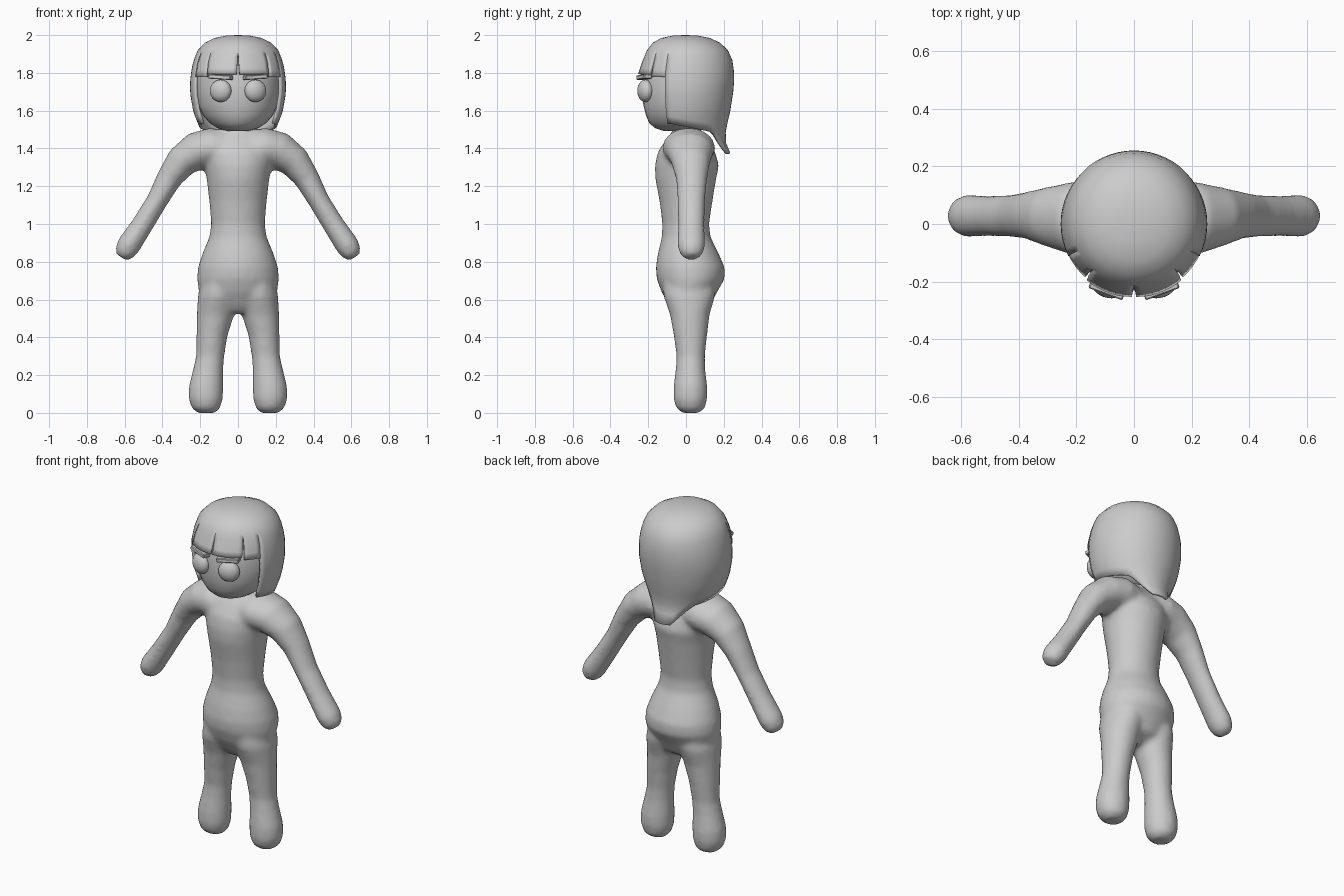
import bpy, bmesh, math
from mathutils import Vector

if "Cube" in bpy.data.objects:
    bpy.data.objects.remove(bpy.data.objects["Cube"])

clay = bpy.data.materials.new("grey clay")
clay.diffuse_color = (0.6, 0.6, 0.6, 1)
clay.use_nodes = True
clay.node_tree.nodes["Principled BSDF"].inputs["Base Color"].default_value = clay.diffuse_color


def finish(name, bm, angle=None):
    bmesh.ops.recalc_face_normals(bm, faces=bm.faces)
    mesh = bpy.data.meshes.new(name)
    bm.to_mesh(mesh)
    bm.free()
    mesh.materials.append(clay)
    obj = bpy.data.objects.new(name, mesh)
    bpy.context.collection.objects.link(obj)
    for p in mesh.polygons:
        p.use_smooth = True
    if angle:
        bpy.ops.object.select_all(action='DESELECT')
        obj.select_set(True)
        bpy.context.view_layer.objects.active = obj
        bpy.ops.object.shade_smooth_by_angle(angle=math.radians(angle))
    return obj


def loft(bm, rings):
    """Skin closed rings of points and cap both ends."""
    loops = [[bm.verts.new(p) for p in ring] for ring in rings]
    n = len(loops[0])
    for a, b in zip(loops, loops[1:]):
        for i in range(n):
            j = (i + 1) % n
            bm.faces.new((a[i], a[j], b[j], b[i]))
    bm.faces.new(loops[0])
    bm.faces.new(loops[-1])


def flat_ring(x0, x1, y0, y1, z, n=32):
    """Horizontal ellipse filling the given extents."""
    return [((x0 + x1) / 2 + (x1 - x0) / 2 * math.cos(2 * math.pi * i / n),
             (y0 + y1) / 2 + (y1 - y0) / 2 * math.sin(2 * math.pi * i / n), z)
            for i in range(n)]


def limb_rings(path, side, n=24):
    """Rings square to a path in the xz plane: (x, z, thickness, depth, y)."""
    rings = []
    for k, (x, z, r, d, y) in enumerate(path):
        p, q = path[max(k - 1, 0)], path[min(k + 1, len(path) - 1)]
        t = Vector((q[0] - p[0], q[1] - p[1])).normalized()
        rings.append([(side * (x - t.y * r * math.cos(a)), y + d * math.sin(a),
                       z + t.x * r * math.cos(a))
                      for a in (2 * math.pi * i / n for i in range(n))])
    return rings


# Body: torso, legs, arms and neck fused into one soft skin
bm = bmesh.new()
torso = [(0.08, -0.06, 0.06, 0.53), (0.17, -0.09, 0.13, 0.57), (0.207, -0.13, 0.165, 0.64),
         (0.217, -0.155, 0.205, 0.71), (0.212, -0.16, 0.205, 0.77), (0.19, -0.15, 0.175, 0.84),
         (0.152, -0.128, 0.13, 0.93), (0.142, -0.125, 0.122, 1.0), (0.152, -0.14, 0.14, 1.12),
         (0.166, -0.163, 0.16, 1.24), (0.18, -0.165, 0.175, 1.31), (0.19, -0.15, 0.155, 1.38),
         (0.185, -0.105, 0.11, 1.45), (0.15, -0.06, 0.07, 1.5)]
loft(bm, [flat_ring(-w, w, y0, y1, z) for w, y0, y1, z in torso])
loft(bm, [flat_ring(-w, w, -w, w + 0.01, z) for w, z in ((0.09, 1.42), (0.07, 1.5), (0.065, 1.58))])
leg = [(0.12, 0.215, -0.02, 0.07, 0.0), (0.095, 0.245, -0.052, 0.1, 0.025),
       (0.08, 0.262, -0.067, 0.113, 0.075), (0.078, 0.26, -0.066, 0.113, 0.14),
       (0.078, 0.238, -0.055, 0.102, 0.23), (0.073, 0.222, -0.05, 0.1, 0.3),
       (0.055, 0.22, -0.065, 0.112, 0.41), (0.02, 0.218, -0.085, 0.125, 0.52),
       (0.0, 0.212, -0.12, 0.155, 0.62), (0.01, 0.19, -0.12, 0.15, 0.7)]
arm = [(0.03, 1.4, 0.09, 0.12, 0.01), (0.14, 1.405, 0.105, 0.14, 0.015),
       (0.22, 1.385, 0.102, 0.125, 0.02), (0.3, 1.33, 0.085, 0.103, 0.025),
       (0.365, 1.24, 0.067, 0.083, 0.03), (0.43, 1.12, 0.056, 0.072, 0.028),
       (0.51, 0.99, 0.058, 0.07, 0.028), (0.58, 0.885, 0.063, 0.073, 0.028),
       (0.6, 0.85, 0.055, 0.063, 0.028), (0.617, 0.823, 0.033, 0.038, 0.028)]
for s in (-1, 1):
    loft(bm, [flat_ring(min(s * a, s * b), max(s * a, s * b), y0, y1, z) for a, b, y0, y1, z in leg])
    loft(bm, limb_rings(arm, s))
body = finish("body", bm)
fuse = body.modifiers.new("fuse", 'REMESH')
fuse.mode = 'VOXEL'
fuse.voxel_size = 0.014
fuse.use_smooth_shade = True
soften = body.modifiers.new("soften", 'SMOOTH')
soften.factor = 0.5
soften.iterations = 7

# Head: rounded with a fuller chin toward the front
bm = bmesh.new()
head = [(0.06, -0.12, 0.07, 1.493), (0.11, -0.165, 0.11, 1.508), (0.15, -0.195, 0.15, 1.535),
        (0.185, -0.212, 0.18, 1.575), (0.21, -0.226, 0.2, 1.63), (0.22, -0.23, 0.215, 1.7),
        (0.22, -0.225, 0.215, 1.78), (0.2, -0.2, 0.2, 1.87), (0.14, -0.14, 0.14, 1.94)]
loft(bm, [flat_ring(-w, w, y0, y1, z) for w, y0, y1, z in head])
finish("head", bm, 60)

# Hair: shell profile as (z, half width, front y, back y)
shell = [(2.0, 0.0, -0.005, -0.005), (1.998, 0.06, -0.065, 0.06), (1.985, 0.125, -0.13, 0.125),
         (1.96, 0.175, -0.175, 0.18), (1.92, 0.213, -0.207, 0.222), (1.86, 0.238, -0.228, 0.248),
         (1.78, 0.252, -0.25, 0.257), (1.7, 0.255, -0.25, 0.25), (1.6, 0.238, -0.24, 0.235),
         (1.53, 0.212, -0.22, 0.218), (1.49, 0.195, -0.2, 0.21), (1.43, 0.17, -0.18, 0.212),
         (1.37, 0.15, -0.16, 0.237)]


def shell_point(a, z):
    """Point on the hair shell; angle 0 is the front, pi the back."""
    for p, q in zip(shell, shell[1:]):
        if z >= q[0] - 1e-6:
            t = (p[0] - z) / (p[0] - q[0])
            w, f, b = (p[i] + (q[i] - p[i]) * t for i in (1, 2, 3))
            break
    c = math.cos(a)
    return Vector((w * math.sin(a), f * c if c > 0 else -b * c * 1.0, z))


def panel(bm, a0, a1, cols, rows, bottom, gap0, gap1, flare=0.0):
    """Strip of shell from crown to hem, parting from its neighbours low down."""
    crown = [2.0, 1.998, 1.985, 1.96, 1.92]
    grid = []
    for i in range(cols + 1):
        u = i / cols
        a = a0 + (a1 - a0) * u
        low = bottom(a)
        heights = crown + [1.92 + (low - 1.92) * k / rows for k in range(1, rows + 1)]
        line = []
        for z in heights:
            part = min(max(0.0, (1.92 - z) / 0.12), 1.0)
            p = shell_point(a + part * (gap0 * (1 - u) - gap1 * u), z)
            p.x *= 1 + flare * part
            p.y *= 1 + flare * part
            line.append(bm.verts.new(p))
        grid.append(line)
    for l, r in zip(grid, grid[1:]):
        for k in range(len(l) - 1):
            bm.faces.new((l[k], l[k + 1], r[k + 1], r[k]))


def long_hem(a):
    """Hem of the side and back hair, dropping to a broad tail at the nape."""
    d = abs(a - math.pi)
    if d < 0.35:
        return 1.375
    if d < 0.85:
        return 1.375 + 0.11 * (d - 0.35) / 0.5
    return 1.485 + 0.045 * min((d - 0.85) / 1.1, 1)


bm = bmesh.new()
edge, lock = 1.11, 0.72
panel(bm, edge, 2 * math.pi - edge, 36, 10, long_hem, 0, 0)
for s in (-1, 1):
    panel(bm, 0, s * lock, 7, 4, lambda a: 1.795, s * 0.03, s * 0.03, 0.03)
    panel(bm, s * lock, s * edge, 4, 4, lambda a: 1.78, s * 0.02, 0, 0.0)
bmesh.ops.remove_doubles(bm, verts=bm.verts, dist=0.0008)
hair = finish("hair", bm, 50)
thick = hair.modifiers.new("thickness", 'SOLIDIFY')
thick.thickness = 0.014
thick.offset = -1

# Eyes and brows
for s, side in ((-1, "right"), (1, "left")):
    bm = bmesh.new()
    bmesh.ops.create_uvsphere(bm, u_segments=24, v_segments=16, radius=0.059)
    eye = finish(side + "_eye", bm)
    eye.location = (s * 0.092, -0.215, 1.705)
    eye.scale = (1, 0.68, 1)
    eye.rotation_euler.z = s * 0.35

    bm = bmesh.new()
    bmesh.ops.create_cube(bm, size=1)
    bmesh.ops.scale(bm, vec=(0.125, 0.045, 0.024), verts=bm.verts)
    bmesh.ops.bevel(bm, geom=bm.edges[:], offset=0.004, segments=1, affect='EDGES')
    brow = finish(side + "_brow", bm, 30)
    brow.location = (s * 0.092, -0.222, 1.778)
    brow.rotation_euler = (0, s * -0.06, s * 0.35)
